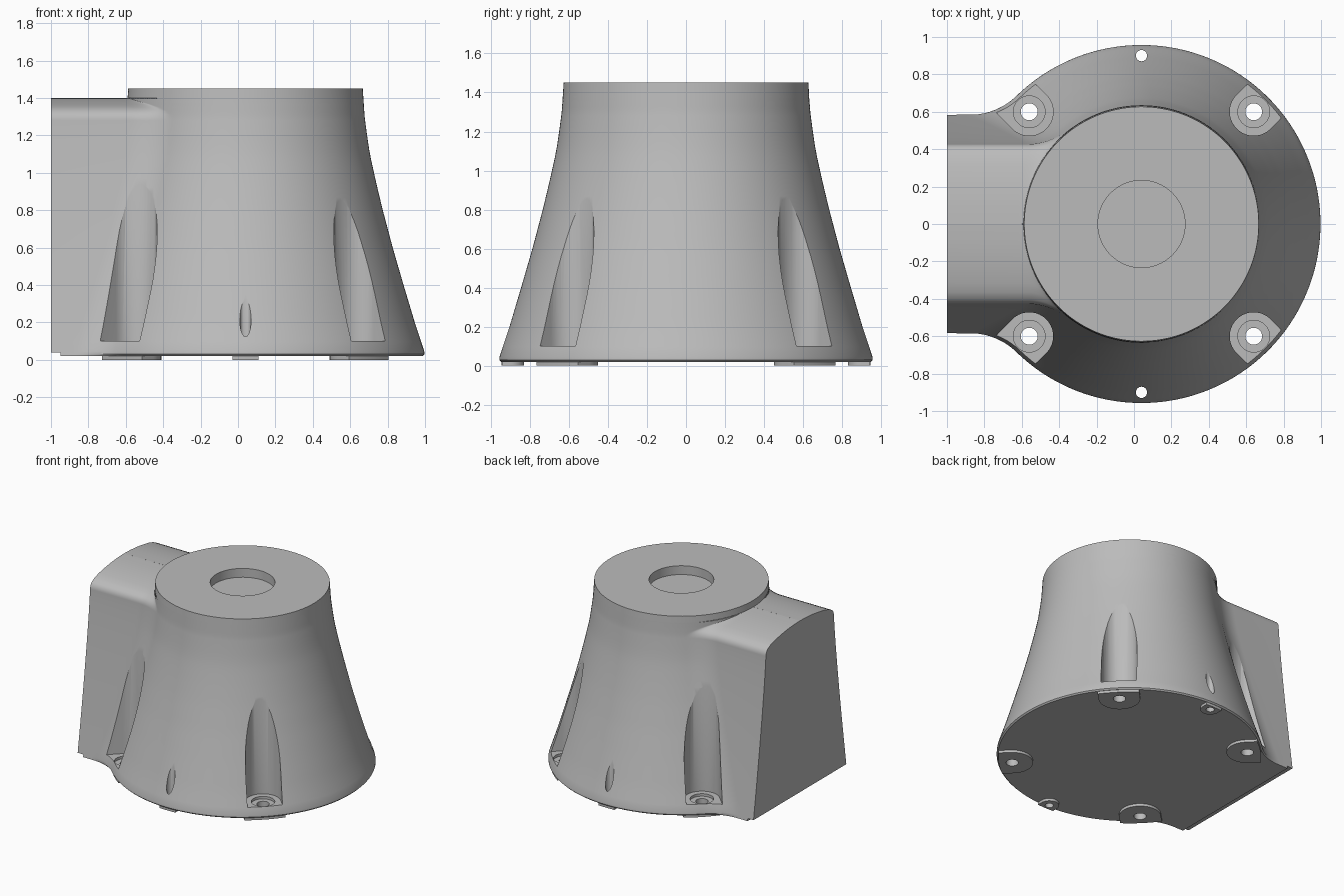
import bpy, bmesh, math
from mathutils import Vector

if "Cube" in bpy.data.objects:
    bpy.data.objects.remove(bpy.data.objects["Cube"], do_unlink=True)

CX = 0.04        # axis of the round body
END = -1.0       # flat end of the side housing
TOP = 1.45
RIM = 0.627

grey = bpy.data.materials.new("light_grey")
grey.use_nodes = True
grey.diffuse_color = (0.5, 0.5, 0.5, 1)
grey.node_tree.nodes["Principled BSDF"].inputs["Base Color"].default_value = (0.5, 0.5, 0.5, 1)


def make_object(name, bm):
    bmesh.ops.remove_doubles(bm, verts=bm.verts, dist=1e-5)
    bmesh.ops.recalc_face_normals(bm, faces=bm.faces)
    mesh = bpy.data.meshes.new(name)
    bm.to_mesh(mesh)
    bm.free()
    mesh.materials.append(grey)
    obj = bpy.data.objects.new(name, mesh)
    bpy.context.collection.objects.link(obj)
    return obj


def prism(bm, outline, z0, z1):
    """Straight extrusion of a plan outline between two heights."""
    low = [bm.verts.new((x, y, z0)) for x, y in outline]
    high = [bm.verts.new((x, y, z1)) for x, y in outline]
    n = len(outline)
    for i in range(n):
        j = (i + 1) % n
        bm.faces.new((low[i], low[j], high[j], high[i]))
    bm.faces.new(low[::-1])
    bm.faces.new(high)


def disc(x, y, r, n=40):
    return [(x + r * math.cos(2 * math.pi * i / n), y + r * math.sin(2 * math.pi * i / n))
            for i in range(n)]


def u_shape(x, y, r, reach, curved=False, n=20):
    """Slot outline: half circle facing the axis, open sides running outward."""
    out = Vector((x - CX, y)).normalized()
    side = Vector((-out.y, out.x))
    c = Vector((x, y))
    pts = [c + side * (r * math.cos(math.pi * i / n)) - out * (r * math.sin(math.pi * i / n))
           for i in range(n + 1)]
    for i in range(9):
        s = r * (i / 4 - 1)
        along = math.sqrt(reach ** 2 - s * s) if curved else reach
        pts.append(Vector((CX, 0)) + out * along + side * s)
    return [tuple(p) for p in pts]


def lookup(table, z):
    """Linear interpolation in a list of (height, value)."""
    for (z0, a), (z1, b) in zip(table, table[1:]):
        if z <= z1:
            return a + (b - a) * (z - z0) / (z1 - z0)
    return table[-1][1]


def cone_radius(z):
    if z < 0.045:
        return lookup([(0.02, 0.947), (0.03, 0.957), (0.045, 0.956)], z)
    return lookup([(0.045, 0.956), (0.2, 0.905), (0.4, 0.845), (0.6, 0.787), (0.8, 0.734),
                   (0.95, 0.698), (1.1, 0.665), (1.2, 0.65), (1.3, 0.637), (TOP, RIM)], z)


ARCH = [(1.29, 0.426), (1.31, 0.42), (1.33, 0.405), (1.35, 0.365), (1.365, 0.315),
        (1.38, 0.235), (1.39, 0.165), (1.397, 0.085), (1.40, 0.0)]


def housing_width(z):
    if z >= 1.29:
        return lookup(ARCH, z)
    t = (z - 0.02) / 1.27
    return 0.426 + 0.159 * (1 - t) ** 1.2


ARC, FIL = 96, 14


def section(z):
    """Plan outline: round body, fillets, and the straight sided housing."""
    r = cone_radius(z)
    w = housing_width(z)
    f = 0.36 if z < 1.3 else 0.36 - 0.33 * min(1, (z - 1.3) / 0.1)
    xf = CX - math.sqrt((r + f) ** 2 - (w + f) ** 2)
    a = math.atan2(w + f, xf - CX)
    half = [(CX + r * math.cos(a * i / ARC), r * math.sin(a * i / ARC)) for i in range(ARC + 1)]
    if z > 1.4:
        for i in range(1, FIL + 2):
            b = a + (math.pi - a) * i / (FIL + 1)
            half.append((CX + r * math.cos(b), r * math.sin(b)))
    else:
        start = a - math.pi
        for i in range(1, FIL + 1):
            b = start + (-math.pi / 2 - start) * i / FIL
            half.append((xf + f * math.cos(b), w + f + f * math.sin(b)))
        half.append((END, w))
    return half + [(x, -y) for x, y in half[:0:-1]]


# Main body, lofted through horizontal sections
levels = [0.02, 0.025, 0.03, 0.045] + [0.045 + 1.235 * i / 24 for i in range(1, 25)]
levels += [z for z, _ in ARCH] + [1.4005, 1.42, TOP]
bm = bmesh.new()
rings = [[bm.verts.new((x, y, z)) for x, y in section(z)] for z in levels]
for lo, hi in zip(rings, rings[1:]):
    for i in range(len(lo)):
        j = (i + 1) % len(lo)
        bm.faces.new((lo[i], lo[j], hi[j], hi[i]))
bm.faces.new(rings[0][::-1])
bm.faces.new(rings[-1])
bmesh.ops.dissolve_degenerate(bm, dist=1e-5, edges=bm.edges)
body = make_object("flared_housing", bm)

bolts = [(CX + sx * 0.6, sy * 0.6) for sx in (-1, 1) for sy in (-1, 1)]
pins = [(CX, -0.9), (CX, 0.9)]

# Feet under the bolts and pins
bm = bmesh.new()
for x, y in bolts:
    prism(bm, u_shape(x, y, 0.15, 0.945, True), 0, 0.03)
for x, y in pins:
    prism(bm, u_shape(x, y, 0.07, 0.945, True), 0, 0.03)
feet = make_object("feet", bm)

# Bolt pockets, top recess and the step under the flat end
bm = bmesh.new()
for x, y in bolts:
    prism(bm, u_shape(x, y, 0.128, 1.3), 0.1, 1.2)
prism(bm, disc(CX, 0, 0.233, 64), TOP - 0.07, TOP + 0.1)
prism(bm, [(-1.1, -0.8), (-0.95, -0.8), (-0.95, 0.8), (-1.1, 0.8)], -0.1, 0.04)
pockets = make_object("pocket_cutter", bm)

# Counterbores
bm = bmesh.new()
for x, y in bolts:
    prism(bm, disc(x, y, 0.085), 0.08, 0.15)
counterbores = make_object("counterbore_cutter", bm)

# Through holes
bm = bmesh.new()
for x, y in bolts:
    prism(bm, disc(x, y, 0.045), -0.1, 0.2)
for x, y in pins:
    prism(bm, disc(x, y, 0.03), -0.1, 0.5)
holes = make_object("hole_cutter", bm)

bpy.context.view_layer.objects.active = body
for tool, op in ((feet, 'UNION'), (pockets, 'DIFFERENCE'),
                 (counterbores, 'DIFFERENCE'), (holes, 'DIFFERENCE')):
    mod = body.modifiers.new(tool.name, 'BOOLEAN')
    mod.operation = op
    mod.solver = 'EXACT'
    mod.object = tool
    bpy.ops.object.modifier_apply(modifier=mod.name)
    bpy.data.objects.remove(tool, do_unlink=True)

# Smooth shading with crisp machined edges
bpy.ops.object.select_all(action='DESELECT')
body.select_set(True)
bpy.ops.object.shade_smooth_by_angle(angle=math.radians(30))
